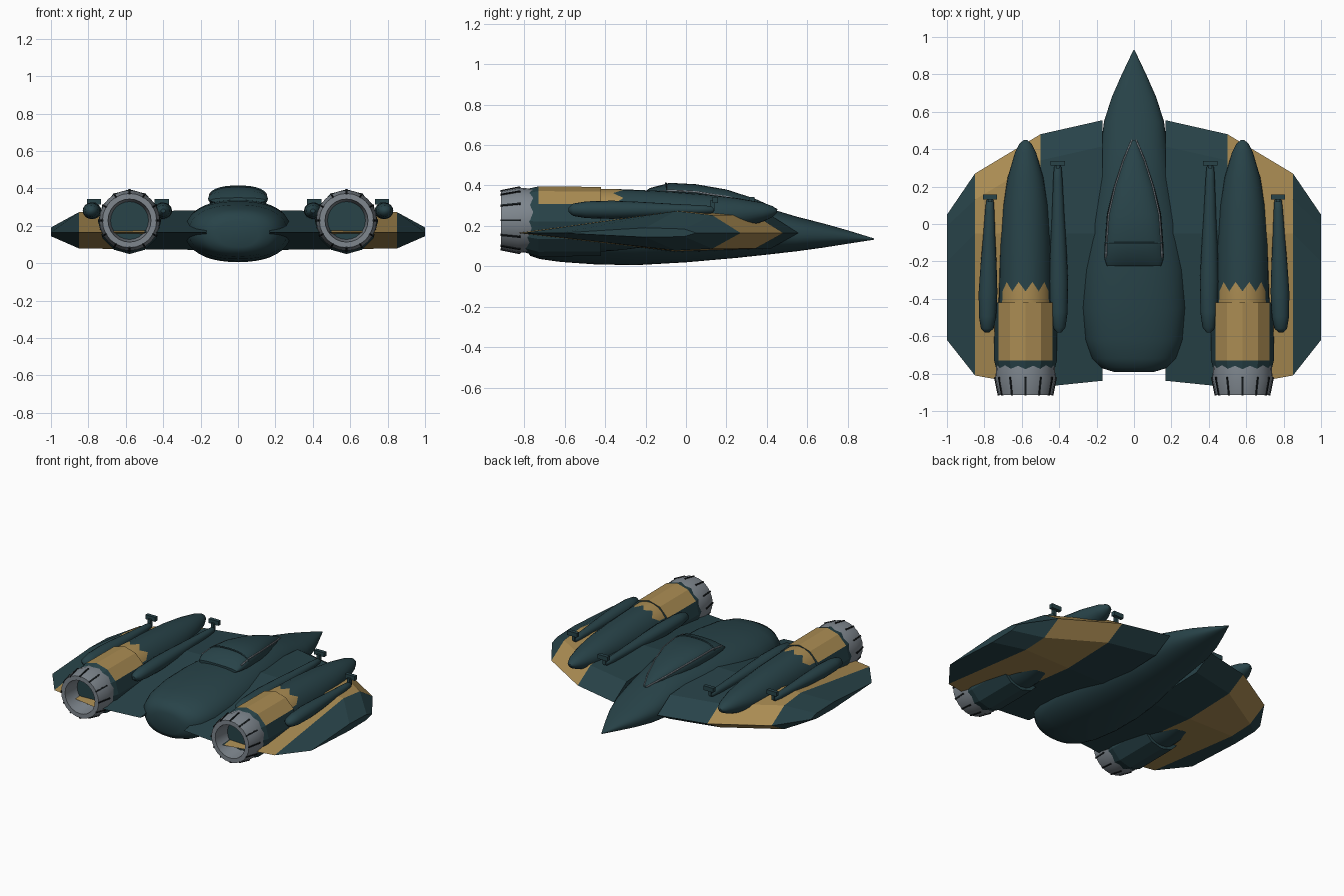
import bpy, bmesh, math
from mathutils import Matrix, Vector

cube = bpy.data.objects.get("Cube")
if cube:
    bpy.data.objects.remove(cube)


def material(name, rgb):
    m = bpy.data.materials.new(name)
    m.use_nodes = True
    m.diffuse_color = (*rgb, 1)
    bsdf = next(n for n in m.node_tree.nodes if n.type == 'BSDF_PRINCIPLED')
    bsdf.inputs["Base Color"].default_value = (*rgb, 1)
    return m


teal = material("dark teal", (0.021, 0.056, 0.066))
gold = material("ochre gold", (0.40, 0.26, 0.085))
metal = material("grey metal", (0.21, 0.24, 0.27))
black = material("slot black", (0.008, 0.011, 0.013))


def finish(name, bm, mats, smooth=None, rule=None):
    """Turn a bmesh into an object; rule picks a material slot from a face centre."""
    bmesh.ops.recalc_face_normals(bm, faces=bm.faces)
    for f in bm.faces:
        f.smooth = smooth is not None
        if rule:
            f.material_index = int(rule(f.calc_center_median()))
    me = bpy.data.meshes.new(name)
    bm.to_mesh(me)
    bm.free()
    for m in mats:
        me.materials.append(m)
    if smooth is not None:
        me.set_sharp_from_angle(angle=math.radians(smooth))
    ob = bpy.data.objects.new(name, me)
    bpy.context.collection.objects.link(ob)
    return ob


def skin(rings, caps=True, closed=False):
    """Bridge rings of points into one surface."""
    bm = bmesh.new()
    rows = [[bm.verts.new(p) for p in r] for r in rings]
    n = len(rows[0])
    pairs = list(zip(rows, rows[1:])) + ([(rows[-1], rows[0])] if closed else [])
    for a, b in pairs:
        for i in range(n):
            j = (i + 1) % n
            bm.faces.new((a[i], a[j], b[j], b[i]))
    if caps:
        bm.faces.new(rows[0])
        bm.faces.new(rows[-1])
    return bm


def oval(x, y, hw, zc, hh, n, power=2, zig=0):
    """Superellipse ring across y, first point on top."""
    pts = []
    for i in range(n):
        a = math.pi / 2 + math.tau * i / n
        c, s = math.cos(a), math.sin(a)
        pts.append((x + hw * math.copysign(abs(c) ** (2 / power), c),
                    y + zig * (i % 2),
                    zc + hh * math.copysign(abs(s) ** (2 / power), s)))
    return pts


def box(name, centre, size, mat):
    bm = bmesh.new()
    bmesh.ops.create_cube(bm, size=1, matrix=Matrix.Translation(centre) @ Matrix.Diagonal((*size, 1)))
    return finish(name, bm, [mat])


def tube(name, pts, radius, mat):
    cu = bpy.data.curves.new(name, 'CURVE')
    cu.dimensions = '3D'
    cu.bevel_depth = radius
    cu.bevel_resolution = 1
    cu.use_fill_caps = True
    sp = cu.splines.new('POLY')
    sp.points.add(len(pts) - 1)
    for p, co in zip(sp.points, pts):
        p.co = (*co, 1)
    cu.materials.append(mat)
    ob = bpy.data.objects.new(name, cu)
    bpy.context.collection.objects.link(ob)


# Fuselage: y, half width, bottom, top
hull = [(0.93, 0.003, 0.132, 0.138), (0.8, 0.065, 0.112, 0.178), (0.68, 0.118, 0.093, 0.212),
        (0.55, 0.16, 0.075, 0.245), (0.4, 0.18, 0.058, 0.29), (0.25, 0.2, 0.042, 0.32),
        (0, 0.255, 0.02, 0.335), (-0.25, 0.28, 0.006, 0.338), (-0.45, 0.283, 0.01, 0.33),
        (-0.62, 0.262, 0.022, 0.312), (-0.72, 0.225, 0.036, 0.29), (-0.77, 0.175, 0.052, 0.265),
        (-0.79, 0.11, 0.085, 0.225)]
rings = [oval(0, y, w, (b + t) / 2, (t - b) / 2, 40, 2.3) for y, w, b, t in hull]
finish("fuselage", skin(rings), [teal], 50)

# Canopy: y, half width, centre height, half height
glass = [(0.45, 0.01, 0.275, 0.01), (0.34, 0.06, 0.29, 0.045), (0.2, 0.108, 0.315, 0.065),
         (0.05, 0.145, 0.338, 0.068), (-0.08, 0.155, 0.345, 0.068), (-0.18, 0.16, 0.345, 0.042),
         (-0.225, 0.145, 0.335, 0.015)]
rings = [oval(0, *s, 32, 2.4) for s in glass]
finish("canopy", skin(rings), [teal], 40)
for side, k in (("left", -6), ("right", 6)):
    tube(side + "_canopy_frame", [r[k] for r in rings[:-1]], 0.005, metal)
tube("canopy_rear_bar", oval(0, -0.1, 0.156, 0.345, 0.066, 32, 2.4)[-7:] +
     oval(0, -0.1, 0.156, 0.345, 0.066, 32, 2.4)[:8], 0.005, teal)

# Wing sections: x, leading y, trailing y, ridge y, half thickness at front and ridge
wing = [(0.168, 0.555, -0.838, -0.05, 0.09, 0.118), (0.5, 0.48, -0.872, -0.05, 0.088, 0.113),
        (0.85, 0.27, -0.81, -0.05, 0.088, 0.108), (1.0, 0.05, -0.62, -0.2, 0.02, 0.026)]
# Engine shell and pod stations: y, half width, centre height, half height
nacelle = [(-0.8, 0.14, 0.225, 0.145), (-0.45, 0.145, 0.227, 0.156), (-0.36, 0.142, 0.23, 0.153),
           (-0.1, 0.136, 0.24, 0.132), (0.1, 0.12, 0.25, 0.106), (0.25, 0.095, 0.26, 0.078),
           (0.38, 0.057, 0.268, 0.047), (0.43, 0.032, 0.271, 0.026), (0.45, 0.008, 0.272, 0.007)]
housing = [(-0.8, 0.15, 0.225, 0.155), (-0.73, 0.168, 0.222, 0.173), (-0.42, 0.166, 0.222, 0.171)]
pod = [(0, 0.012), (0.03, 0.034), (0.12, 0.046), (0.3, 0.05), (0.5, 0.043),
       (0.7, 0.033), (0.9, 0.025), (0.98, 0.02), (1, 0.008)]
nozzle = [(-0.755, 0.155), (-0.83, 0.162), (-0.915, 0.145), (-0.915, 0.115), (-0.86, 0.11), (-0.79, 0.1)]

for side, s in (("left", 1), ("right", -1)):
    # Wing with painted middle band
    rings = []
    for x, le, te, ridge, hf, hr in wing:
        front = le - 0.14 if x < 1 else le - 0.06
        z = 0.165
        rings.append([(s * x, le, z), (s * x, front, z + hf), (s * x, ridge, z + hr), (s * x, te, z),
                      (s * x, ridge, z - hr * 0.8), (s * x, front, z - hf * 0.88)])
    finish(side + "_wing", skin(rings), [teal, gold], rule=lambda c: 0.5 < abs(c.x) < 0.84)

    # Engine nacelle with jagged paint edge, and faceted housing
    ex = 0.58 * s
    rings = [oval(ex, *st, 24, 2, 0.05 if i == 2 else 0) for i, st in enumerate(nacelle)]
    finish(side + "_nacelle", skin(rings), [teal, gold], 40,
           rule=lambda c: -0.46 < c.y < -0.36 and c.z > 0.32)
    finish(side + "_engine_housing", skin([oval(ex, *st, 12) for st in housing]), [teal, gold],
           rule=lambda c: -0.7 < c.y < -0.5 and c.z > 0.28)

    # Exhaust nozzle and its slots
    rings = [oval(ex, y, r, 0.228, r, 24) for y, r in nozzle]
    finish(side + "_nozzle", skin(rings, caps=False, closed=True), [metal], 35)
    bm = bmesh.new()
    for i in range(12):
        place = (Matrix.Translation((ex, 0, 0.228)) @ Matrix.Rotation(math.tau * i / 12, 4, 'Y')
                 @ Matrix.Translation((0, -0.868, 0.154)) @ Matrix.Rotation(0.2, 4, 'X'))
        bmesh.ops.create_cube(bm, size=1, matrix=place @ Matrix.Diagonal((0.009, 0.1, 0.009, 1)))
    finish(side + "_nozzle_slots", bm, [black])

    # Slim pods beside the engine, each with a sensor block on a short post
    for label, x0, x1, tip in (("outer", 0.785, 0.77, 0.14), ("inner", 0.4, 0.408, 0.32)):
        rings = []
        for t, r in pod:
            rings.append(oval(s * (x0 + (x1 - x0) * t), -0.58 + (tip + 0.58) * t, r, 0.28, r * 0.9, 16))
        finish(side + "_" + label + "_pod", skin(rings), [teal], 50)
        box(side + "_" + label + "_sensor", (s * x1, tip + 0.005, 0.328), (0.076, 0.026, 0.03), teal)
        box(side + "_" + label + "_post", (s * x1, tip - 0.01, 0.3), (0.02, 0.024, 0.05), teal)
